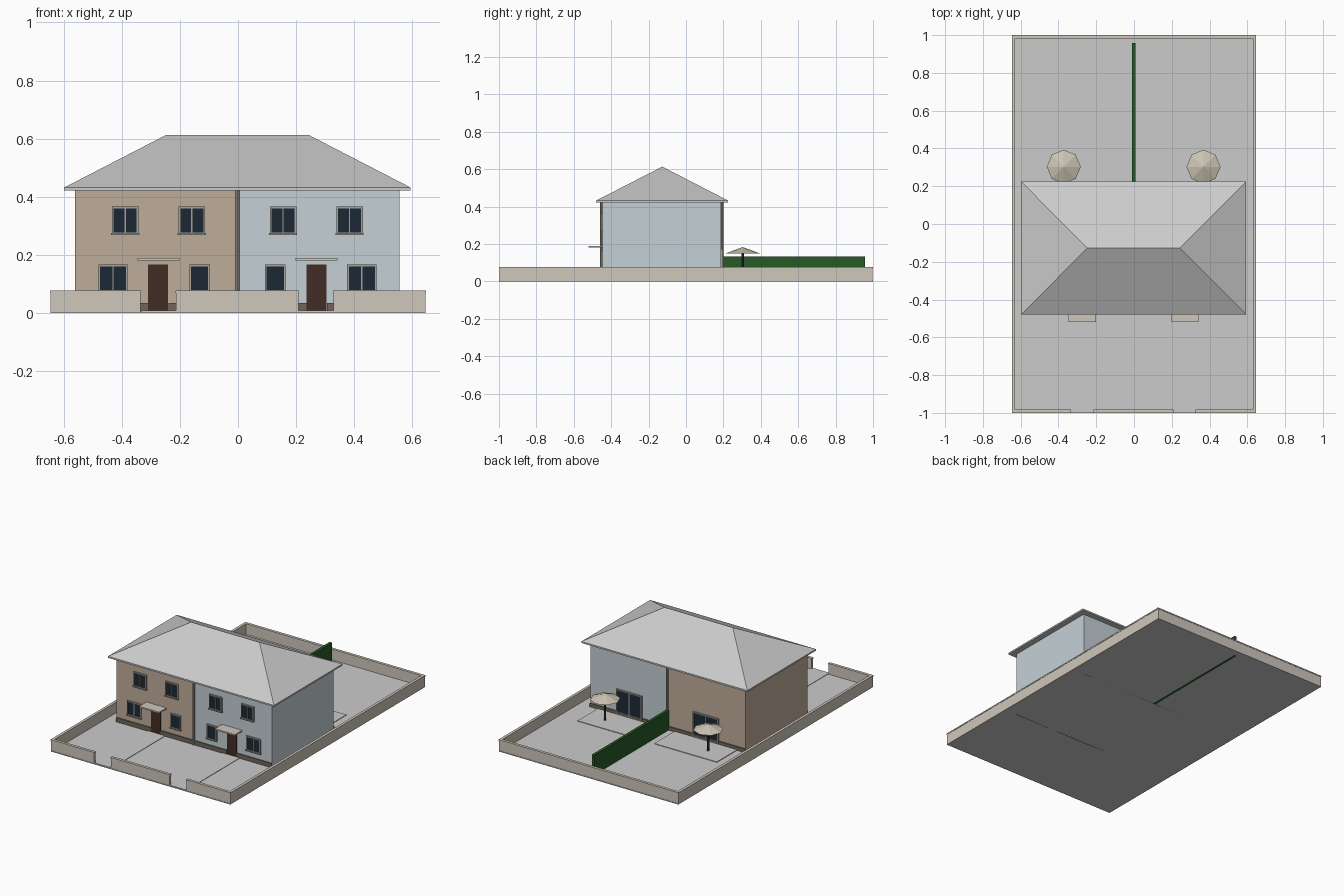
import bpy, bmesh, math

if "Cube" in bpy.data.objects:
    bpy.data.objects.remove(bpy.data.objects["Cube"])

CX = -0.002                      # party-wall line
YF, YB = -0.446, 0.188           # house front and back faces
mats = {}
COLORS = {
    "beige": (0.52, 0.42, 0.32), "pale_blue": (0.56, 0.63, 0.67),
    "cream": (0.62, 0.57, 0.50), "plinth": (0.16, 0.13, 0.10),
    "frame": (0.38, 0.36, 0.32), "glass": (0.012, 0.022, 0.035),
    "door": (0.055, 0.026, 0.018), "hedge": (0.02, 0.10, 0.02),
    "dark": (0.04, 0.04, 0.04), "canvas": (0.60, 0.55, 0.45),
}


def finish(bm, name, color=None):
    me = bpy.data.meshes.new(name)
    bmesh.ops.recalc_face_normals(bm, faces=bm.faces)
    bm.to_mesh(me)
    bm.free()
    ob = bpy.data.objects.new(name, me)
    bpy.context.collection.objects.link(ob)
    if color:
        if color not in mats:
            mats[color] = bpy.data.materials.new(color)
            mats[color].diffuse_color = (*COLORS[color], 1)
        me.materials.append(mats[color])
    return ob


def add_box(bm, x0, x1, y0, y1, z0, z1):
    vs = bmesh.ops.create_cube(bm, size=1)["verts"]
    for v in vs:
        v.co.x = x1 if v.co.x > 0 else x0
        v.co.y = y1 if v.co.y > 0 else y0
        v.co.z = z1 if v.co.z > 0 else z0


def boxes(name, color, *dims):
    bm = bmesh.new()
    for d in dims:
        add_box(bm, *d)
    return finish(bm, name, color)


def cyl(name, color, x, y, z0, z1, r0, r1, n):
    bm = bmesh.new()
    bmesh.ops.create_cone(bm, cap_ends=True, segments=n, radius1=r0, radius2=r1, depth=z1 - z0)
    bmesh.ops.translate(bm, verts=bm.verts, vec=(x, y, (z0 + z1) / 2))
    return finish(bm, name, color)


def window(name, x, w, z0, z1, wall, out, panes=2, sill=True):
    """Glass, frame bars and sill on a wall at y=wall facing out (-1 front, +1 back)."""
    def span(d0, d1):
        return sorted((wall + out * d0, wall + out * d1))
    a, b, t = x - w / 2, x + w / 2, 0.006
    boxes(name + "_glass", "glass", (a, b, *span(-0.004, 0.004), z0, z1))
    f = span(-0.002, 0.009)
    bars = [(a - t, a, *f, z0 - t, z1 + t), (b, b + t, *f, z0 - t, z1 + t),
            (a, b, *f, z1, z1 + t), (a, b, *f, z0 - t, z0)]
    if panes == 2:
        bars.append((x - 0.002, x + 0.002, *span(0, 0.007), z0, z1))
    if sill:
        bars.append((a - 0.009, b + 0.009, *span(0, 0.015), z0 - t - 0.003, z0 - t + 0.003))
    boxes(name + "_frame", "frame", *bars)


# Plot slab
boxes("ground_slab", None, (-0.643, 0.643, -1, 1, 0, 0.006))

# Boundary wall with coping and two gate gaps
o, t, h = 0.645, 0.014, 0.069
segs = [(-o, -o + t, -0.998, 0.998), (o - t, o, -0.998, 0.998), (-o + t, o - t, 0.998 - t, 0.998)]
segs += [(a, b, -0.998, -0.998 + t) for a, b in ((-o + t, -0.335), (-0.213, 0.208), (0.328, o - t))]
boxes("boundary_wall", "cream", *[(*s, 0, h) for s in segs])
boxes("wall_coping", "cream",
      *[(s[0] - 0.002, s[1] + 0.002, s[2] - 0.002, s[3] + 0.002, h, 0.077) for s in segs])

# Hip roof with thin fascia
bm = bmesh.new()
x0, x1, y0, y1, z0, z1 = -0.598, 0.594, -0.48, 0.225, 0.422, 0.432
base = [[bm.verts.new((x, y, z)) for x, y in ((x0, y0), (x1, y0), (x1, y1), (x0, y1))] for z in (z0, z1)]
ra, rb = [bm.verts.new((CX + s * 0.245, -0.127, 0.613)) for s in (-1, 1)]
lo, up = base
bm.faces.new(lo)
for i in range(4):
    j = (i + 1) % 4
    bm.faces.new((lo[i], lo[j], up[j], up[i]))
bm.faces.new((up[0], up[1], rb, ra))
bm.faces.new((up[1], up[2], rb))
bm.faces.new((up[2], up[3], ra, rb))
bm.faces.new((up[3], up[0], ra))
finish(bm, "hip_roof")

# Two mirrored halves
for side, label, paint in ((-1, "left", "beige"), (1, "right", "pale_blue")):
    def X(d):
        return CX + side * d

    def xs(a, b):
        return sorted((X(a), X(b)))

    boxes(label + "_house_walls", paint, (*xs(0, 0.558), YF, YB, 0.001, 0.424))
    # plinth strips front and back, front one broken at the door
    boxes(label + "_plinth", "plinth",
          (*xs(0, 0.237), YF - 0.006, YF + 0.002, 0, 0.034),
          (*xs(0.308, 0.558), YF - 0.006, YF + 0.002, 0, 0.034),
          (*xs(0, 0.558), YB - 0.002, YB + 0.006, 0, 0.03))
    # front windows
    window(label + "_upper_inner_window", X(0.157), 0.079, 0.278, 0.36, YF, -1)
    window(label + "_upper_outer_window", X(0.386), 0.079, 0.278, 0.36, YF, -1)
    window(label + "_lower_outer_window", X(0.428), 0.089, 0.08, 0.161, YF, -1)
    window(label + "_lower_inner_window", X(0.13), 0.059, 0.08, 0.161, YF, -1, panes=1)
    # patio doors
    window(label + "_patio_door", X(0.275), 0.17, 0.02, 0.168, YB, 1, sill=False)
    # front door, canopy and path
    boxes(label + "_front_door", "door", (*xs(0.238, 0.307), YF - 0.005, YF + 0.002, 0.006, 0.167))
    boxes(label + "_door_canopy", "cream", (*xs(0.2, 0.344), -0.52, YF, 0.181, 0.19))
    boxes(label + "_path", None, (*xs(0.206, 0.33), -0.998, YF, 0, 0.009))
    # patio with parasol
    boxes(label + "_patio", None, (*xs(0.05, 0.5), YB, 0.4, 0, 0.01))
    cyl(label + "_parasol_pole", "dark", X(0.37), 0.303, 0.006, 0.17, 0.006, 0.006, 8)
    cyl(label + "_parasol_canopy", "canvas", X(0.37), 0.303, 0.15, 0.183, 0.09, 0.0005, 8)

# Downpipes on the party line
for name, y in (("front_downpipe", YF - 0.006), ("back_downpipe", YB + 0.006)):
    cyl(name, "frame", CX, y, 0.006, 0.424, 0.007, 0.007, 8)

# Garden hedge
boxes("garden_hedge", "hedge", (CX - 0.009, CX + 0.009, YB, 0.957, 0, 0.134))

for m in bpy.data.materials:
    if m.users and not m.is_grease_pencil:
        m.use_nodes = True
        m.node_tree.nodes["Principled BSDF"].inputs["Base Color"].default_value = m.diffuse_color
